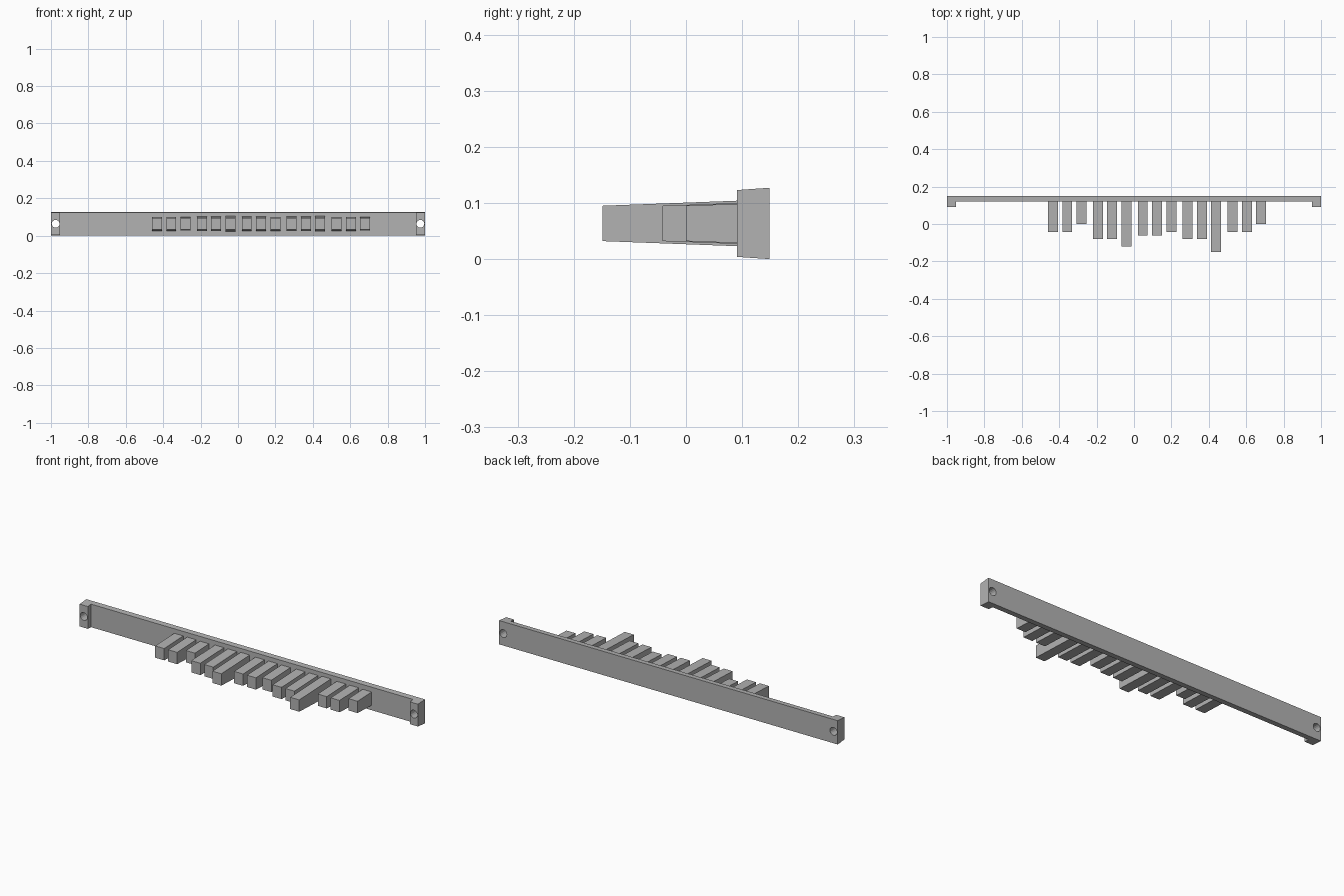
import bpy
import math

cube = bpy.data.objects.get("Cube")
if cube:
    bpy.data.objects.remove(cube, do_unlink=True)

# One grey for the whole part
grey = bpy.data.materials.new("plain grey")
grey.use_nodes = True
GREY = (0.45, 0.45, 0.45, 1)
grey.diffuse_color = GREY
grey.node_tree.nodes["Principled BSDF"].inputs["Base Color"].default_value = GREY

MID_Z = 0.0635
BAR_BACK, BAR_FRONT, LUG_FRONT = 0.149, 0.119, 0.091


def drafted_block(name, x, width, back, front, back_half, front_half):
    """Block along y whose height tapers from back to front."""
    verts = []
    for y, half in ((back, back_half), (front, front_half)):
        for sx, sz in ((-1, -1), (1, -1), (1, 1), (-1, 1)):
            verts.append((x + sx * width / 2, y, MID_Z + sz * half))
    faces = [(3, 2, 1, 0), (4, 5, 6, 7)]
    faces += [(i, (i + 1) % 4, 4 + (i + 1) % 4, 4 + i) for i in range(4)]
    mesh = bpy.data.meshes.new(name)
    mesh.from_pydata(verts, [], faces)
    mesh.materials.append(grey)
    mesh.validate()
    obj = bpy.data.objects.new(name, mesh)
    bpy.context.collection.objects.link(obj)
    # consistent outward normals
    bpy.context.view_layer.objects.active = obj
    obj.select_set(True)
    bpy.ops.object.mode_set(mode='EDIT')
    bpy.ops.mesh.select_all(action='SELECT')
    bpy.ops.mesh.normals_make_consistent(inside=False)
    bpy.ops.object.mode_set(mode='OBJECT')
    obj.select_set(False)
    return obj


def drill(obj, cutter):
    mod = obj.modifiers.new("screw_hole", 'BOOLEAN')
    mod.operation = 'DIFFERENCE'
    mod.solver = 'EXACT'
    mod.object = cutter


# Long bar and its two end lugs, drilled through
bar = drafted_block("bar", 0, 2, BAR_BACK, BAR_FRONT, 0.0635, 0.0615)
for side, label in ((-1, "right"), (1, "left")):
    lug = drafted_block(label + "_end_lug", side * 0.975, 0.048,
                        BAR_FRONT, LUG_FRONT, 0.0615, 0.0595)
    bpy.ops.mesh.primitive_cylinder_add(vertices=16, radius=0.021, depth=0.2,
                                        location=(side * 0.975, 0.12, MID_Z),
                                        rotation=(math.pi / 2, 0, 0))
    cutter = bpy.context.object
    cutter.name = label + "_hole_cutter"
    cutter.data.materials.append(grey)
    cutter.hide_render = True
    cutter.hide_viewport = True
    cutter.display_type = 'WIRE'
    drill(bar, cutter)
    drill(lug, cutter)

# Five groups of three teeth, each group with its own tip positions
TIPS = [(-0.042, -0.042, 0), (-0.08, -0.08, -0.12), (-0.062, -0.062, -0.042),
        (-0.08, -0.08, -0.149), (-0.042, -0.042, 0)]
TIP_HALF, DRAFT = 0.0315, 0.0375
for group, tips in enumerate(TIPS):
    for i, tip in enumerate(tips):
        x = -0.433 + group * 0.24 + i * 0.0762
        root_half = TIP_HALF + DRAFT * (BAR_FRONT - tip)
        drafted_block(f"tooth_{group + 1}_{i + 1}", x, 0.053,
                      BAR_FRONT, tip, root_half, TIP_HALF)
